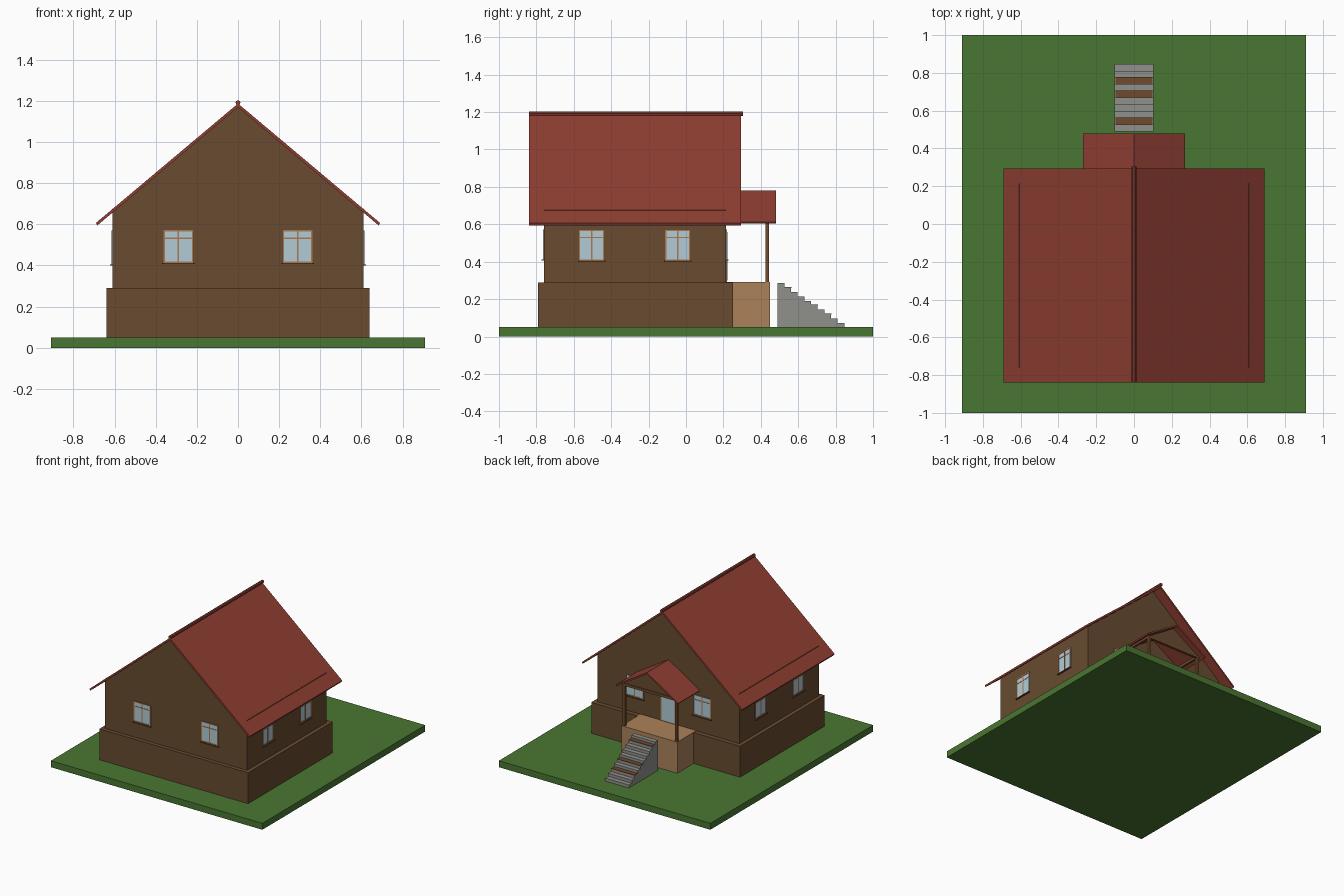
import bpy, bmesh, math
from mathutils import Matrix, Vector

if "Cube" in bpy.data.objects:
    bpy.data.objects.remove(bpy.data.objects["Cube"])


def material(name, r, g, b):
    m = bpy.data.materials.new(name)
    lin = [(c / 255 / 12.92) if c / 255 <= 0.04045 else ((c / 255 + 0.055) / 1.055) ** 2.4 for c in (r, g, b)]
    m.diffuse_color = (*lin, 1)
    m.use_nodes = True
    m.node_tree.nodes["Principled BSDF"].inputs["Base Color"].default_value = m.diffuse_color
    return m


GRASS = material("grass green", 74, 118, 50)
WALL = material("dark brown wall", 104, 75, 48)
ROOF = material("roof red", 144, 63, 51)
TAN = material("porch tan", 172, 130, 90)
STONE = material("stair grey", 144, 144, 140)
GLASS = material("window glass", 178, 203, 215)
FRAME = material("window frame wood", 172, 122, 78)
POST = material("post brown", 112, 74, 45)


def finish(name, bm, mats, matrix=None):
    bmesh.ops.recalc_face_normals(bm, faces=bm.faces)
    me = bpy.data.meshes.new(name)
    bm.to_mesh(me)
    bm.free()
    for m in mats:
        me.materials.append(m)
    ob = bpy.data.objects.new(name, me)
    bpy.context.collection.objects.link(ob)
    if matrix:
        ob.matrix_world = matrix
    return ob


def add_box(bm, lo, hi, index=0):
    lo, hi = Vector(lo), Vector(hi)
    mat = Matrix.Translation((lo + hi) / 2) @ Matrix.Diagonal((*(hi - lo), 1))
    verts = bmesh.ops.create_cube(bm, size=1, matrix=mat)["verts"]
    for f in {f for v in verts for f in v.link_faces}:
        f.material_index = index


def box(name, lo, hi, mat):
    bm = bmesh.new()
    add_box(bm, lo, hi)
    return finish(name, bm, [mat])


def prism(name, profile, a, b, mat, axis="y"):
    """Extrude a profile (xz along y, or yz along x)."""
    bm = bmesh.new()
    pts = [(u, a, v) if axis == "y" else (a, u, v) for u, v in profile]
    face = bm.faces.new([bm.verts.new(p) for p in pts])
    ext = bmesh.ops.extrude_face_region(bm, geom=[face])["geom"]
    d = Vector((0, b - a, 0)) if axis == "y" else Vector((b - a, 0, 0))
    bmesh.ops.translate(bm, verts=[e for e in ext if isinstance(e, bmesh.types.BMVert)], vec=d)
    return finish(name, bm, [mat])


def chevron(half, eave, ridge, t):
    return [(-half, eave), (0, ridge), (half, eave), (half - 0.006, eave - t * 0.7), (0, ridge - t), (-half + 0.006, eave - t * 0.7)]


# Lawn, foundation, walls and gable
box("lawn", (-0.91, -1, 0), (0.91, 1, 0.05), GRASS)
box("foundation", (-0.64, -0.79, 0.05), (0.64, 0.25, 0.29), WALL)
box("walls", (-0.61, -0.76, 0.29), (0.61, 0.215, 0.677), WALL)
prism("gable", [(-0.61, 0.665), (0.61, 0.665), (0, 1.176)], -0.76, 0.215, WALL)

# Main roof with ridge cap
prism("main_roof", chevron(0.69, 0.607, 1.187, 0.018), -0.84, 0.295, ROOF)
bm = bmesh.new()
bmesh.ops.create_cone(bm, cap_ends=True, segments=8, radius1=0.012, radius2=0.012, depth=1.145)
finish("ridge_cap", bm, [ROOF], Matrix.Translation((0, -0.2675, 1.191)) @ Matrix.Rotation(math.pi / 2, 4, "X"))


# Windows: built facing -y around the origin, then turned to each wall
def window(name, x, y, z, turn, w, h, sill=True):
    bm = bmesh.new()
    a, b, t = w / 2, h / 2, 0.007
    add_box(bm, (-a, -0.002, -b), (a, 0.002, b), 0)
    for s in (-1, 1):
        add_box(bm, (s * (a - t / 2) - t / 2, -0.005, -b), (s * (a - t / 2) + t / 2, 0.002, b), 1)
        add_box(bm, (-a, -0.005, s * (b - t / 2) - t / 2), (a, 0.002, s * (b - t / 2) + t / 2), 1)
    add_box(bm, (-0.004, -0.004, -b), (0.004, 0.002, b), 1)
    add_box(bm, (-a, -0.004, b * 0.5 - 0.003), (a, 0.002, b * 0.5 + 0.003), 1)
    if sill:
        add_box(bm, (-a - 0.006, -0.012, -b - 0.006), (a + 0.006, 0.002, -b), 2)
    mw = Matrix.Translation((x, y, z)) @ Matrix.Rotation(math.radians(turn), 4, "Z")
    finish(name, bm, [GLASS, FRAME, POST], mw)


for s, side in ((-1, "left"), (1, "right")):
    window(f"front_window_{side}", s * 0.29, -0.76, 0.492, 0, 0.145, 0.16)
    window(f"back_window_{side}", s * 0.29, 0.215, 0.492, 180, 0.155, 0.16)
    for y, place in ((-0.505, "near"), (-0.045, "far")):
        window(f"{side}_window_{place}", s * 0.61, y, 0.488, s * 90, 0.135, 0.165)

# Door with a glazed panel
bm = bmesh.new()
add_box(bm, (-0.067, 0.21, 0.29), (0.067, 0.219, 0.57), 0)
add_box(bm, (-0.056, 0.21, 0.30), (0.056, 0.222, 0.56), 1)
finish("door", bm, [FRAME, GLASS])

# Porch platform, posts, beams, gable and roof
box("porch_platform", (-0.24, 0.215, 0.05), (0.24, 0.45, 0.292), TAN)
for s, side in ((-1, "left"), (1, "right")):
    x = s * 0.225
    box(f"porch_post_{side}", (x - 0.01, 0.425, 0.292), (x + 0.01, 0.445, 0.625), POST)
    box(f"porch_side_beam_{side}", (x - 0.008, 0.215, 0.605), (x + 0.008, 0.445, 0.625), POST)
box("porch_front_beam", (-0.235, 0.425, 0.605), (0.235, 0.445, 0.625), POST)
prism("porch_gable", [(-0.23, 0.62), (0.23, 0.62), (0, 0.765)], 0.43, 0.44, WALL)
prism("porch_roof", chevron(0.27, 0.613, 0.78, 0.014), 0.215, 0.48, ROOF)

# Free-standing stairs with a few wooden treads
n, y0, z0, run, rise = 10, 0.49, 0.285, 0.0357, 0.0235
steps = [(y0, 0.05)]
for i in range(n):
    steps += [(y0 + run * i, z0 - rise * i), (y0 + run * (i + 1), z0 - rise * i)]
steps.append((y0 + run * n, 0.05))
prism("stairs", steps, -0.102, 0.102, STONE, axis="x")
for i in (1, 5, 7):
    y, z = y0 + run * i, z0 - rise * i
    box(f"wooden_tread_{i}", (-0.098, y, z - 0.002), (0.098, y + run + 0.002, z + 0.003), POST)
